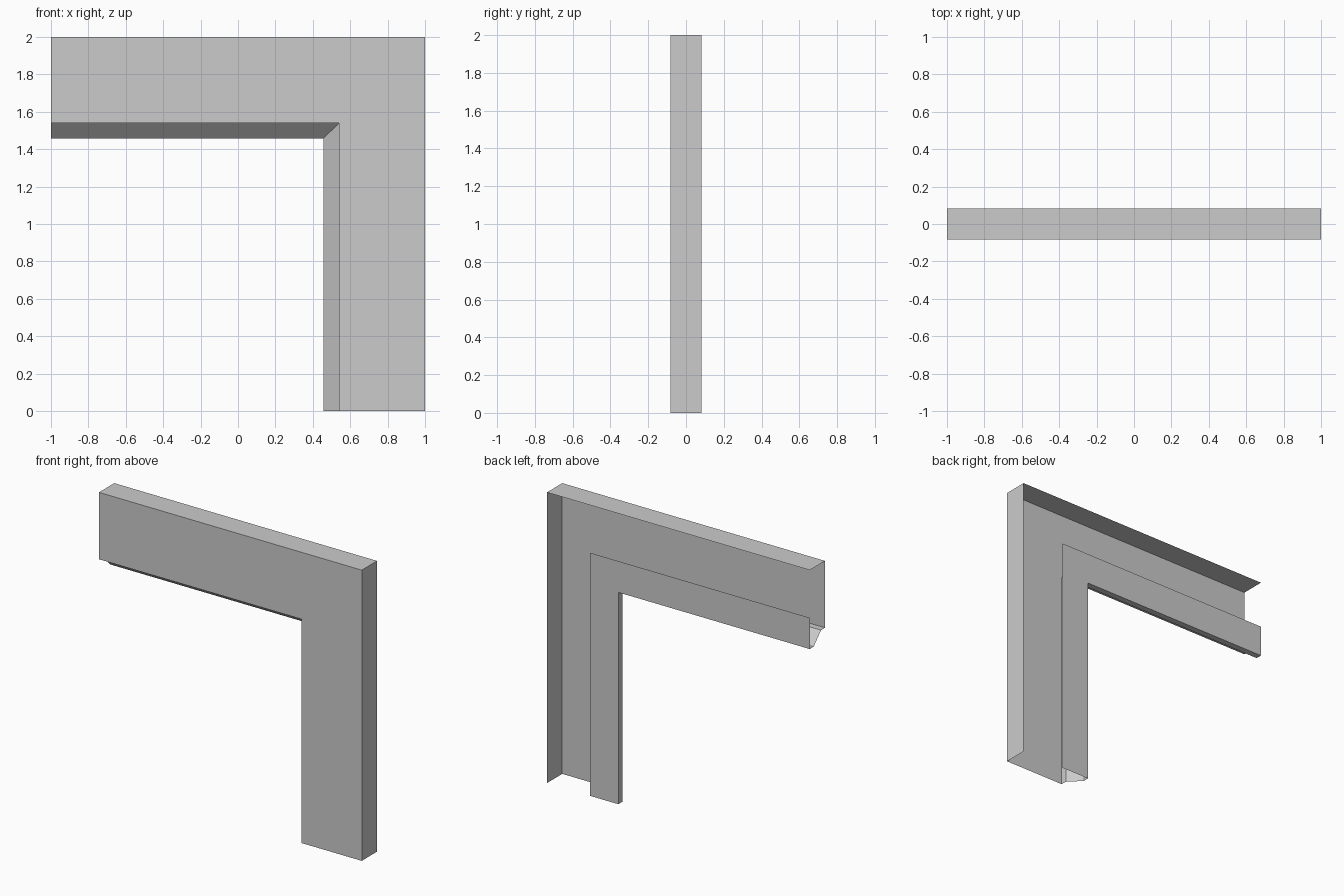
import bpy
import bmesh

cube = bpy.data.objects.get("Cube")
if cube:
    bpy.data.objects.remove(cube, do_unlink=True)

# Single sheet metal colour
grey = bpy.data.materials.new("light_grey_metal")
grey.use_nodes = True
colour = (0.6, 0.6, 0.6, 1.0)
grey.diffuse_color = colour
grey.node_tree.nodes["Principled BSDF"].inputs["Base Color"].default_value = colour

HALF_DEPTH = 0.083
LIP = 0.04
FACE = 0.46      # width of the front face
INNER = 0.543    # distance from outer edge to the opening
RETURN = 0.328   # where the back strip ends

# Folded cross-section: (distance inward from the outer edge, y)
profile = [
    (0, HALF_DEPTH),
    (0, -HALF_DEPTH),
    (FACE, -HALF_DEPTH),
    (FACE, -LIP),
    (INNER, LIP),
    (INNER, HALF_DEPTH),
    (RETURN, HALF_DEPTH),
]


def mitred_sweep(name, section):
    """Sweep an open section along the head, round a mitre and down the jamb."""
    bm = bmesh.new()
    rows = []
    for d, y in section:
        path = [(-1, y, 2 - d), (1 - d, y, 2 - d), (1 - d, y, 0)]
        rows.append([bm.verts.new(p) for p in path])
    for a, b in zip(rows, rows[1:]):
        for k in range(2):
            bm.faces.new((b[k], b[k + 1], a[k + 1], a[k]))
    mesh = bpy.data.meshes.new(name)
    bm.to_mesh(mesh)
    bm.free()
    mesh.materials.append(grey)
    obj = bpy.data.objects.new(name, mesh)
    bpy.context.collection.objects.link(obj)
    return obj


# Corner of the folded frame, open at both cut ends
mitred_sweep("frame_corner", profile)
